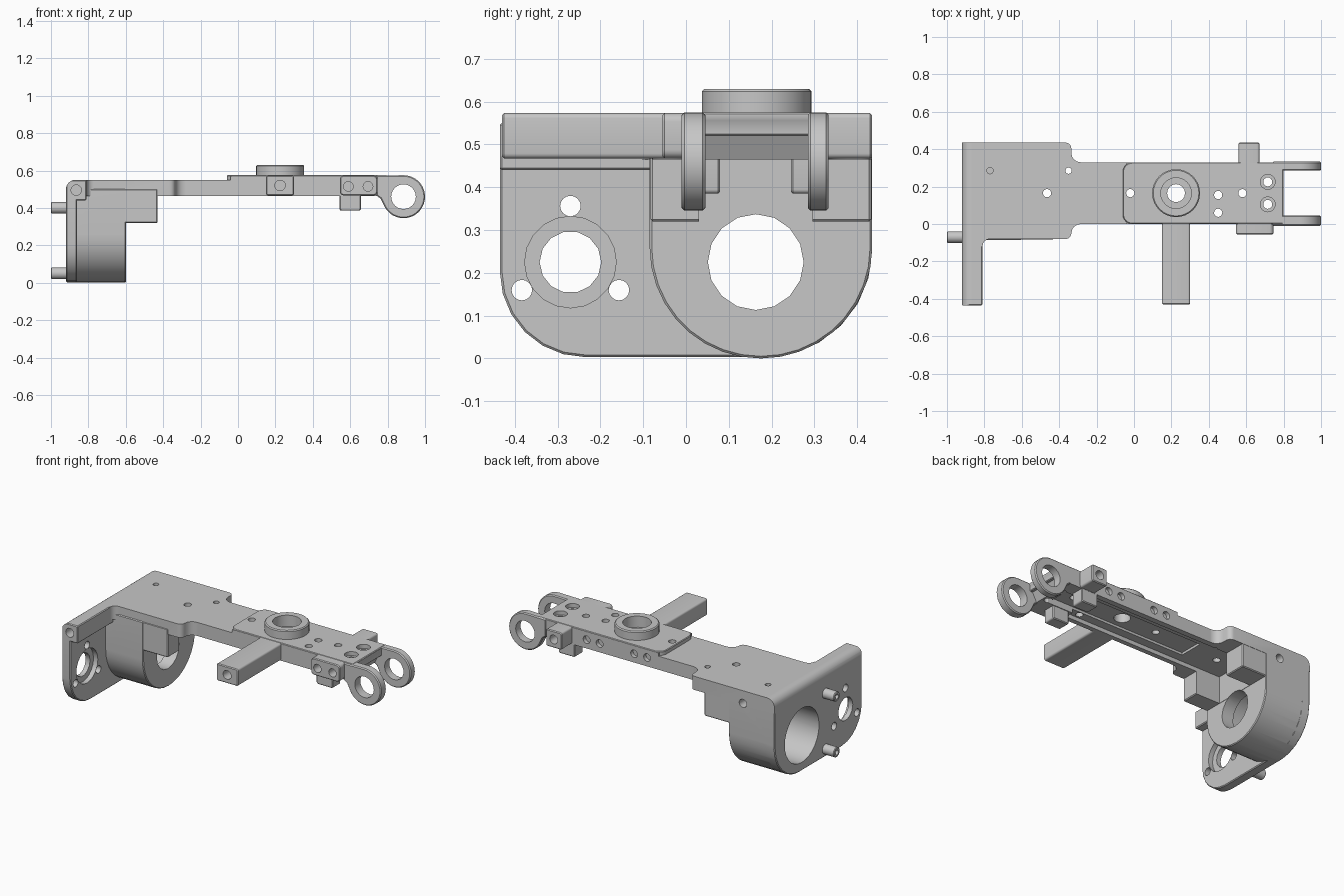
import bpy, bmesh, math
from mathutils import Vector

if "Cube" in bpy.data.objects:
    bpy.data.objects.remove(bpy.data.objects["Cube"], do_unlink=True)

grey = bpy.data.materials.new("machined_grey")
grey.use_nodes = True
GREY = (0.57, 0.57, 0.57, 1)
grey.diffuse_color = GREY
grey.node_tree.nodes["Principled BSDF"].inputs["Base Color"].default_value = GREY

ARM_Y = 0.165      # centre line of the arm
BOTTOM, TOP, RAISED = 0.465, 0.55, 0.575


def rounded(corners, steps=6):
    """Outline from (u, v, radius) corners, each filleted by its radius."""
    out = []
    for i, (u, v, r) in enumerate(corners):
        p = Vector((u, v))
        if not r:
            out.append(p)
            continue
        a = (Vector(corners[i - 1][:2]) - p).normalized()
        b = (Vector(corners[(i + 1) % len(corners)][:2]) - p).normalized()
        half = a.angle(b) / 2
        c = p + (a + b).normalized() * r / math.sin(half)
        s = (p + a * r / math.tan(half) - c).normalized()
        e = (p + b * r / math.tan(half) - c).normalized()
        sweep = math.atan2(s.x * e.y - s.y * e.x, s.dot(e))
        start = math.atan2(s.y, s.x)
        for k in range(steps + 1):
            t = start + sweep * k / steps
            out.append(c + Vector((math.cos(t), math.sin(t))) * r)
    return out


def rect(u0, u1, v0, v1, r=0):
    return rounded([(u0, v0, r), (u1, v0, r), (u1, v1, r), (u0, v1, r)], 4)


def circle(u, v, r, n=20):
    return [Vector((u + r * math.cos(math.tau * k / n), v + r * math.sin(math.tau * k / n)))
            for k in range(n)]


def prism(axis, outline, lo, hi, bevel=0.0):
    """Extrude an outline along an axis, with softened sharp edges."""
    place = {"x": lambda u, v, w: (w, u, v),
             "y": lambda u, v, w: (u, w, v),
             "z": lambda u, v, w: (u, v, w)}[axis]
    bm = bmesh.new()
    rings = [[bm.verts.new(place(u, v, w)) for u, v in outline] for w in (lo, hi)]
    n = len(outline)
    bm.faces.new(rings[0])
    bm.faces.new(rings[1])
    for i in range(n):
        j = (i + 1) % n
        bm.faces.new((rings[0][i], rings[0][j], rings[1][j], rings[1][i]))
    bmesh.ops.recalc_face_normals(bm, faces=bm.faces)
    if bevel:
        sharp = [e for e in bm.edges if e.calc_face_angle(0) > 0.6]
        bmesh.ops.bevel(bm, geom=sharp, offset=bevel, segments=1, affect="EDGES")
    mesh = bpy.data.meshes.new("part")
    bm.to_mesh(mesh)
    bm.free()
    obj = bpy.data.objects.new("part", mesh)
    bpy.context.scene.collection.objects.link(obj)
    return obj


def hole(axis, u, v, r, lo, hi, n=16):
    return prism(axis, circle(u, v, r, n), lo, hi)


def assemble(name, solids, cutters=(), limit=None):
    """Fuse solids, trim to a limit, cut the holes and shade."""
    base = solids[0]
    helpers = [(o, "UNION") for o in solids[1:]]
    helpers += [(limit, "INTERSECT")] if limit else []
    helpers += [(o, "DIFFERENCE") for o in cutters]
    for obj, op in helpers:
        mod = base.modifiers.new(op, "BOOLEAN")
        mod.operation, mod.object, mod.solver = op, obj, "EXACT"
    graph = bpy.context.evaluated_depsgraph_get()
    mesh = bpy.data.meshes.new_from_object(base.evaluated_get(graph))
    base.modifiers.clear()
    base.data = mesh
    for obj, _ in helpers:
        bpy.data.objects.remove(obj, do_unlink=True)
    base.name = mesh.name = name
    mesh.materials.clear()
    mesh.materials.append(grey)
    bpy.ops.object.select_all(action="DESELECT")
    base.select_set(True)
    bpy.context.view_layer.objects.active = base
    bpy.ops.object.shade_smooth_by_angle(angle=math.radians(32))


# Mount: end plate, round housing, shoulder, lip and stepped top deck
SOFT = 0.005
end_plate = prism("x", rounded([(-0.435, 0.003, 0.2), (0.435, 0.003, 0.25),
                                (0.435, TOP, 0), (-0.435, TOP, 0)]), -0.92, -0.86, SOFT)
housing = prism("x", rounded([(-0.085, 0, 0.259), (0.435, 0, 0.259),
                              (0.435, 0.5, 0), (-0.085, 0.5, 0)], 9), -0.918, -0.6, SOFT)
shoulder = prism("y", rect(-0.7, -0.43, 0.32, 0.5), -0.083, 0.433, SOFT)
lip = prism("y", rect(-0.919, -0.81, 0.44, TOP), -0.435, 0.2, SOFT)
deck = prism("z", rounded([(-0.92, -0.12, 0), (-0.81, -0.12, 0), (-0.81, -0.08, 0.038),
                           (-0.335, -0.08, 0.03), (-0.335, 0, 0.05), (-0.28, 0, 0),
                           (-0.28, 0.33, 0), (-0.335, 0.33, 0.05), (-0.335, 0.435, 0.03),
                           (-0.92, 0.435, 0)], 4), BOTTOM, TOP)
edge_limit = prism("y", rounded([(-0.92, -0.1, 0), (0, -0.1, 0), (0, TOP, 0),
                                 (-0.92, TOP, 0.05)]), -0.6, 0.6)
mount_cuts = [
    hole("x", 0.163, 0.225, 0.112, -1, -0.5),
    hole("x", 0.163, 0.225, 0.17, -1, -0.68, 28),
    hole("x", -0.27, 0.225, 0.072, -1, -0.8, 14),
    hole("x", -0.27, 0.225, 0.107, -0.89, -0.8, 20),
    prism("x", rect(0.03, 0.295, 0.25, 0.49), -0.598, -0.2),
    hole("z", -0.77, 0.285, 0.017, 0.48, 0.7),
    hole("z", -0.35, 0.285, 0.017, 0.4, 0.7),
    hole("z", -0.465, ARM_Y, 0.022, 0.4, 0.7),
    hole("y", -0.865, 0.495, 0.028, -0.5, -0.36),
    hole("y", -0.70, 0.47, 0.026, 0.37, 0.5),
]
for k in range(3):
    a = math.radians(90 + 120 * k)
    mount_cuts.append(hole("x", -0.27 + 0.131 * math.cos(a), 0.225 + 0.131 * math.sin(a),
                           0.024, -1, -0.8))
assemble("mount_housing", [end_plate, housing, shoulder, lip, deck], mount_cuts, edge_limit)

# Arm: beam, raised pad, crossbar, side blocks, feet and collar
beam = prism("y", [Vector(p) for p in ((-0.28, BOTTOM), (0.75, BOTTOM), (0.8, 0.56),
                                       (0.8, 0.57), (-0.04, 0.57), (-0.04, TOP),
                                       (-0.28, TOP))], 0, 0.33)
pad = prism("z", rounded([(-0.06, 0.001, 0.05), (0.798, 0.001, 0), (0.798, 0.329, 0),
                          (-0.06, 0.329, 0.05)]), 0.52, RAISED, 0.004)
crossbar = prism("y", rect(0.15, 0.30, 0.467, 0.573, 0.012), -0.43, 0.06, SOFT)
front_block = prism("y", rect(0.545, 0.745, 0.467, 0.573, 0.02), -0.055, 0.04, SOFT)
rear_block = prism("y", rect(0.56, 0.67, 0.467, 0.573, 0.012), 0.29, 0.435, SOFT)
feet = [prism("y", rect(0.543, 0.657, 0.385, 0.5, 0.01), y0, y1, SOFT)
        for y0, y1 in ((0.001, 0.08), (0.245, 0.329))]
collar = prism("z", circle(0.225, ARM_Y, 0.128, 32), 0.55, 0.63, 0.006)
arm_cuts = [
    prism("z", rect(-0.3, 0.52, 0.03, 0.295), 0.4, 0.49),
    prism("z", rect(-0.3, 0.70, 0.085, 0.24), 0.4, 0.505),
    hole("z", 0.225, ARM_Y, 0.082, 0.56, 0.7, 24),
    hole("z", 0.225, ARM_Y, 0.048, 0.3, 0.7),
    hole("z", -0.02, ARM_Y, 0.022, 0.3, 0.7),
    hole("z", 0.58, ARM_Y, 0.022, 0.3, 0.7),
    hole("y", 0.225, 0.52, 0.028, -0.5, -0.36),
    hole("y", 0.615, 0.52, 0.028, 0.36, 0.5),
]
arm_cuts += [hole("z", 0.45, y, 0.022, 0.3, 0.7) for y in (0.06, 0.155)]
for y in (0.105, 0.225):
    arm_cuts += [hole("z", 0.715, y, 0.04, 0.55, 0.7), hole("z", 0.715, y, 0.024, 0.3, 0.7)]
arm_cuts += [hole("y", x, 0.515, 0.026, -0.1, 0.01) for x in (0.59, 0.695)]
arm_cuts += [hole("y", x, 0.52, 0.024, 0.305, 0.4) for x in (0.04, 0.13, 0.37, 0.46)]
assemble("arm", [beam, pad, crossbar, front_block, rear_block, *feet, collar], arm_cuts)

# Hinge lugs: round eyes flowing into the arm
eye = (0.885, 0.46)
for name, y0, y1 in (("front_hinge_lug", -0.01, 0.045), ("rear_hinge_lug", 0.285, 0.333)):
    arc = [Vector((eye[0] + 0.115 * math.cos(a), eye[1] + 0.115 * math.sin(a)))
           for a in (math.radians(-150 + 10 * k) for k in range(25))]
    web = [Vector((0.74, 0.573)), Vector((0.74, BOTTOM)), Vector((0.762, 0.45))]
    assemble(name, [prism("y", arc + web, y0, y1, 0.006)],
             [hole("y", *eye, 0.066, -0.2, 0.5, 24)])

# Hollow locating pins behind the end plate
for name, z in (("upper_pin", 0.40), ("lower_pin", 0.05)):
    assemble(name, [prism("x", circle(-0.07, z, 0.031), -1, -0.915, 0.004)],
             [hole("x", -0.07, z, 0.015, -1.1, -0.94)])
